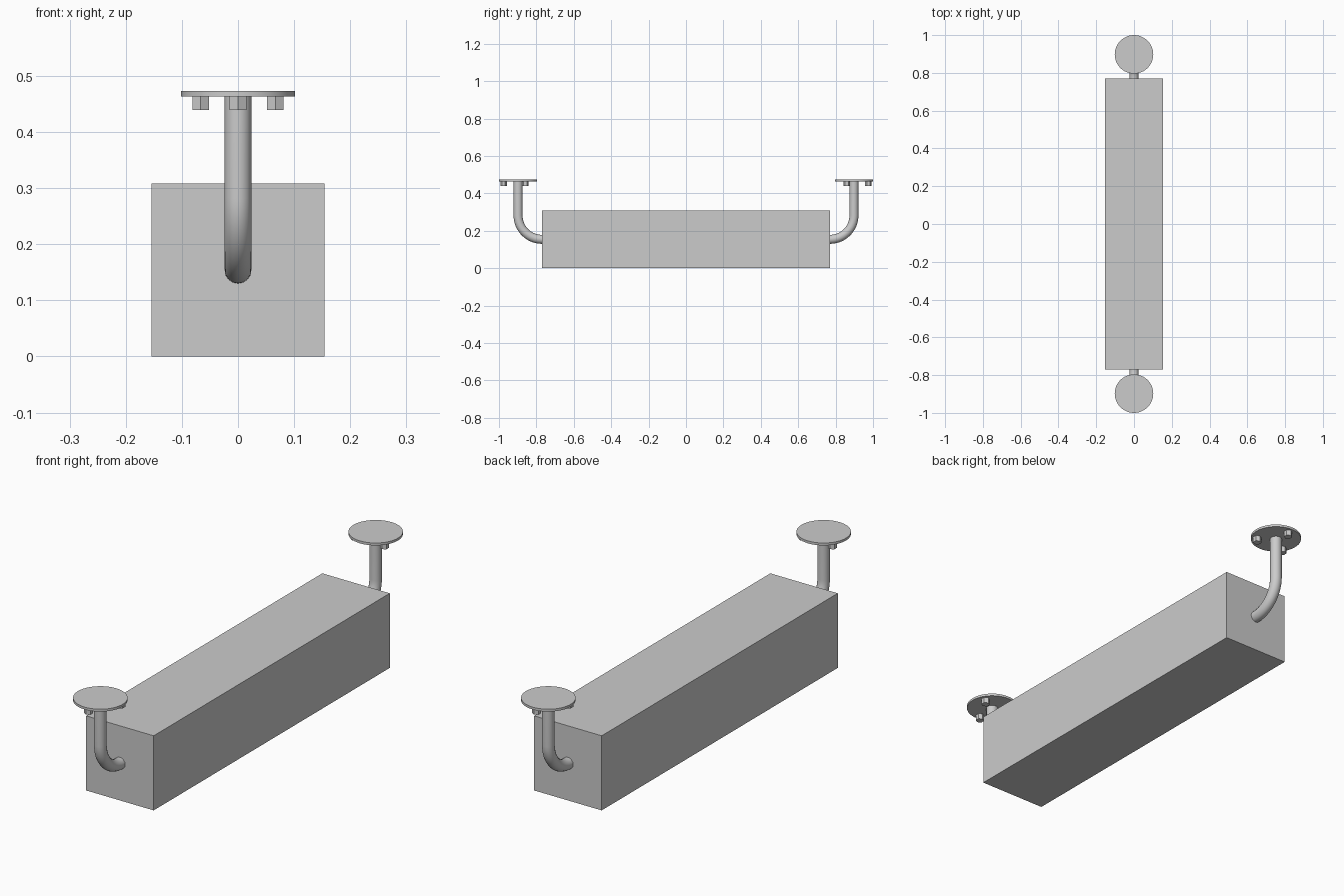
import bpy
from math import sin, cos, pi, radians

if "Cube" in bpy.data.objects:
    bpy.data.objects.remove(bpy.data.objects["Cube"])

HALF_W, HALF_L, HEIGHT = 0.154, 0.77, 0.308
ARM_Y, ARM_R, BEND = 0.898, 0.024, 0.128
PLATE_Z, PLATE_T, PLATE_R = 0.463, 0.01, 0.102


def smooth(obj):
    bpy.ops.object.select_all(action='DESELECT')
    obj.select_set(True)
    bpy.context.view_layer.objects.active = obj
    bpy.ops.object.shade_smooth_by_angle(angle=radians(35))


def cylinder(name, x, y, z0, height, radius, sides):
    bpy.ops.mesh.primitive_cylinder_add(
        vertices=sides, radius=radius, depth=height,
        location=(x, y, z0 + height / 2))
    obj = bpy.context.object
    obj.name = name
    return obj


def bent_arm(name, side):
    # quarter bend from the body end face, then straight up to the plate
    path = [(HALF_L - 0.004, HEIGHT / 2)]
    for i in range(17):
        a = i / 16 * pi / 2
        path.append((HALF_L + BEND * sin(a),
                     HEIGHT / 2 + BEND * (1 - cos(a))))
    path.append((ARM_Y, PLATE_Z + 0.002))
    curve = bpy.data.curves.new(name, 'CURVE')
    curve.dimensions = '3D'
    curve.bevel_depth = ARM_R
    curve.bevel_resolution = 6
    curve.use_fill_caps = True
    spline = curve.splines.new('POLY')
    spline.points.add(len(path) - 1)
    for p, (y, z) in zip(spline.points, path):
        p.co = (0, side * y, z, 1)
    obj = bpy.data.objects.new(name, curve)
    bpy.context.collection.objects.link(obj)
    bpy.ops.object.select_all(action='DESELECT')
    obj.select_set(True)
    bpy.context.view_layer.objects.active = obj
    bpy.ops.object.convert(target='MESH')
    smooth(bpy.context.object)


# Long rectangular body
bpy.ops.mesh.primitive_cube_add(size=1, location=(0, 0, HEIGHT / 2))
body = bpy.context.object
body.name = "body"
body.scale = (2 * HALF_W, 2 * HALF_L, HEIGHT)
bpy.ops.object.transform_apply(location=False, rotation=False, scale=True)

# Mounting bracket at each end: arm, round plate, three hex bolts
for label, side in (("front", -1), ("back", 1)):
    bent_arm(f"{label}_arm", side)
    smooth(cylinder(f"{label}_mounting_plate", 0, side * ARM_Y,
                    PLATE_Z, PLATE_T, PLATE_R, 48))
    for i in range(3):
        a = side * pi / 2 + i * 2 * pi / 3
        cylinder(f"{label}_bolt_{i + 1}", 0.077 * cos(a),
                 side * ARM_Y + 0.077 * sin(a),
                 PLATE_Z - 0.024, 0.025, 0.017, 6)
